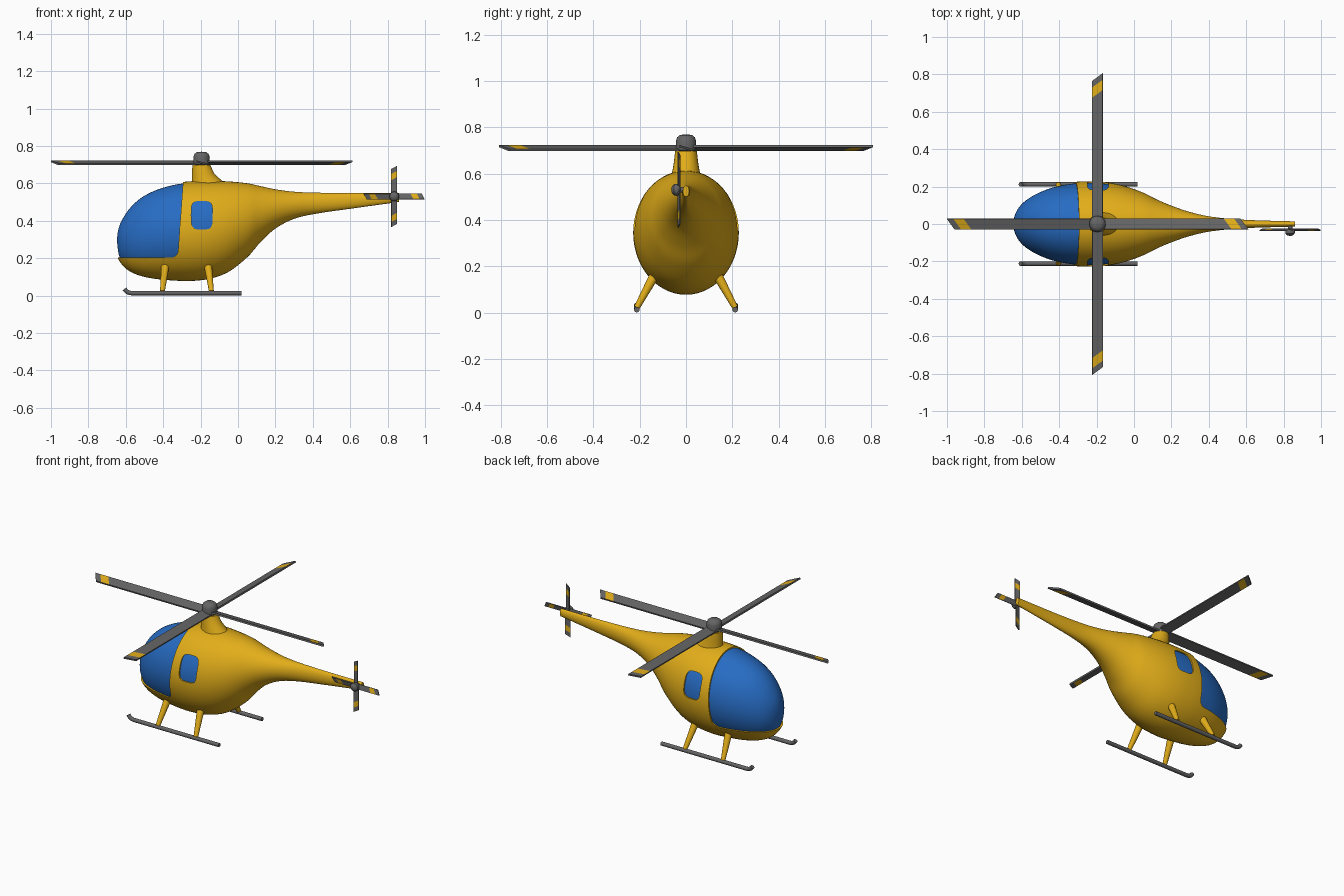
import bpy
import bmesh
from math import sin, cos, pi, radians
from mathutils import Vector, Matrix

cube = bpy.data.objects.get("Cube")
if cube:
    bpy.data.objects.remove(cube, do_unlink=True)


def material(name, rgb):
    mat = bpy.data.materials.new(name)
    mat.use_nodes = True
    mat.diffuse_color = (*rgb, 1)
    mat.node_tree.nodes["Principled BSDF"].inputs["Base Color"].default_value = (*rgb, 1)
    return mat


YELLOW = material("yellow paint", (0.76, 0.42, 0.01))
BLUE = material("blue glass", (0.02, 0.15, 0.55))
GREY = material("dark grey metal", (0.13, 0.13, 0.13))


def finish(bm, name, *mats):
    """Turn a bmesh into a named object with materials."""
    bmesh.ops.recalc_face_normals(bm, faces=bm.faces)
    mesh = bpy.data.meshes.new(name)
    bm.to_mesh(mesh)
    bm.free()
    obj = bpy.data.objects.new(name, mesh)
    bpy.context.collection.objects.link(obj)
    for mat in mats:
        mesh.materials.append(mat)
    return obj


def smooth(obj, angle=35):
    bpy.ops.object.select_all(action="DESELECT")
    obj.select_set(True)
    bpy.context.view_layer.objects.active = obj
    bpy.ops.object.shade_smooth_by_angle(angle=radians(angle))
    return obj


def skin(bm, rings):
    """Bridge rings of points and cap both ends."""
    loops = [[bm.verts.new(p) for p in ring] for ring in rings]
    n = len(loops[0])
    for a, b in zip(loops, loops[1:]):
        for i in range(n):
            j = (i + 1) % n
            bm.faces.new((a[i], a[j], b[j], b[i]))
    bm.faces.new(loops[0][::-1])
    bm.faces.new(loops[-1])
    bmesh.ops.remove_doubles(bm, verts=bm.verts, dist=1e-5)


def circle(n):
    return [(cos(2 * pi * i / n), sin(2 * pi * i / n)) for i in range(n)]


# Fuselage stations from nose to tail: x, top, bottom, half width
STATIONS = [Vector(s) for s in (
    (-.655, .30, .30, 0), (-.645, .37, .21, .055), (-.62, .425, .165, .1),
    (-.58, .48, .13, .137), (-.52, .532, .105, .172), (-.44, .572, .089, .202),
    (-.34, .6, .08, .222), (-.25, .611, .078, .228), (-.15, .613, .09, .223),
    (-.05, .61, .127, .203), (.05, .6, .205, .167), (.12, .585, .285, .132),
    (.2, .568, .358, .098), (.3, .555, .41, .064), (.42, .55, .438, .038),
    (.6, .548, .464, .022), (.86, .548, .5, .014))]


def stations(steps=5):
    """Smooth spline through the stations, mirrored at the nose to stay round."""
    first = STATIONS[1]
    pts = [Vector((first[0], first[2], first[1], -first[3]))] + STATIONS
    pts.append(2 * pts[-1] - pts[-2])
    for a, b, c, d in zip(pts, pts[1:], pts[2:], pts[3:]):
        for k in range(steps):
            t = k / steps
            yield (2 * b + (c - a) * t + (2 * a - 5 * b + 4 * c - d) * t * t
                   + (3 * b - a - 3 * c + d) * t ** 3) / 2
    yield STATIONS[-1]


def fuselage(name, mat, inset=0, x_end=1):
    rings = []
    for x, top, bottom, width in stations():
        if x > x_end:
            break
        height = max((top - bottom) / 2 - inset, 0)
        width = max(width - inset, 0) if height else 0
        x += inset * max(0, -(x + .3) / .35)
        mid = (top + bottom) / 2
        rings.append([(x, width * c, mid + height * s) for c, s in circle(56)])
    bm = bmesh.new()
    skin(bm, rings)
    return finish(bm, name, mat)


def cut(obj, outline):
    """Cut a side-view outline right through an object."""
    bm = bmesh.new()
    skin(bm, [[(x, y, z) for x, z in outline] for y in (-.5, .5)])
    cutter = finish(bm, "cutter", YELLOW)
    cutter.hide_render = True
    mod = obj.modifiers.new("cut", "BOOLEAN")
    mod.operation, mod.solver, mod.object = "DIFFERENCE", "EXACT", cutter
    bpy.context.view_layer.objects.active = obj
    bpy.ops.object.modifier_apply(modifier=mod.name)
    bpy.data.objects.remove(cutter, do_unlink=True)


# Yellow shell with openings, glass body just beneath it
shell = fuselage("fuselage", YELLOW)
corner = [(-.36 + .04 * sin(a), .243 - .04 * cos(a))
          for a in (radians(d) for d in range(0, 91, 15))]
cut(shell, [(-1, .203)] + corner + [(-.293, .62), (-.29, .8), (-1, .8)])
window = [(-.193 + .057 * abs(c) ** .5 * (1 if c > 0 else -1),
           .429 + .076 * abs(s) ** .5 * (1 if s > 0 else -1)) for c, s in circle(32)]
cut(shell, window)
smooth(shell)
smooth(fuselage("canopy_glass", BLUE, inset=.008, x_end=0))

# Rotor mast fairing, leaning back at its foot
bm = bmesh.new()
skin(bm, [[(cx + rx * c, ry * s, z) for c, s in circle(32)] for cx, rx, ry, z in (
    (-.155, .095, .068, .57), (-.166, .079, .058, .615),
    (-.186, .06, .052, .65), (-.196, .048, .047, .697))])
smooth(finish(bm, "mast_fairing", YELLOW))


def lathe(name, mat, profile, place):
    bm = bmesh.new()
    skin(bm, [[(r * c, r * s, z) for c, s in circle(28)] for r, z in profile])
    bm.transform(place)
    return smooth(finish(bm, name, mat))


def rotor(name, place, radii, width, thick, shear, pitch):
    """Four pitched blades with slanted tips and a painted band."""
    for k in range(4):
        bm = bmesh.new()
        skin(bm, [[(u * width / 2, r + u * shear / 2 * (i > 0), v * thick / 2)
                   for u, v in ((-1, -1), (1, -1), (1, 1), (-1, 1))]
                  for i, r in enumerate(radii)])
        band = (radii[1] + radii[2]) / 2
        for face in bm.faces:
            centre = face.calc_center_median().y
            face.material_index = int(abs(centre - band) < .005)
        bm.transform(place @ Matrix.Rotation(k * pi / 2, 4, "Z")
                     @ Matrix.Rotation(radians(-pitch), 4, "Y"))
        finish(bm, f"{name}_blade_{k + 1}", GREY, YELLOW)


# Main rotor
main = Matrix.Translation((-.195, 0, .71))
rotor("main_rotor", main, (.01, .695, .75, .785), .06, .01, .042, 16)
lathe("main_hub", GREY, ((.03, -.02), (.043, -.008), (.044, .03), (.038, .047),
                         (.025, .057), (0, .059)), main)

# Tail rotor on the right side of the boom
tail = Matrix.Translation((.835, -.03, .53)) @ Matrix.Rotation(pi / 2, 4, "X")
rotor("tail_rotor", tail, (.005, .095, .128, .155), .031, .006, .016, 16)
lathe("tail_hub", GREY, ((.012, -.03), (.012, -.006), (.022, 0), (.026, .01),
                         (.024, .022), (.015, .031), (0, .034)), tail)


def tube(name, mat, path, radii):
    """Round tube along a path with a radius at each point."""
    path = [Vector(p) for p in path]
    rings = []
    for i, (p, r) in enumerate(zip(path, radii)):
        along = path[min(i + 1, len(path) - 1)] - path[max(i - 1, 0)]
        turn = along.to_track_quat("Z", "Y")
        rings.append([p + turn @ Vector((r * c, r * s, 0)) for c, s in circle(16)])
    bm = bmesh.new()
    skin(bm, rings)
    return smooth(finish(bm, name, mat), 40)


# Landing gear on both sides
for side, sign in (("left", 1), ("right", -1)):
    y = .212 * sign
    bend = [(-.568 - .045 * sin(a), y, .058 - .045 * cos(a))
            for a in (radians(d) for d in range(0, 61, 12))]
    path = [(.02, y, .013)] + bend
    tube(f"{side}_skid", GREY, path, [.012] * len(path))
    for end, x_top, x_foot in (("front", -.385, -.404), ("rear", -.166, -.142)):
        tube(f"{side}_{end}_leg", YELLOW,
             [(x_top, .115 * sign, .2), (x_foot, y, .022)], (.024, .013))
